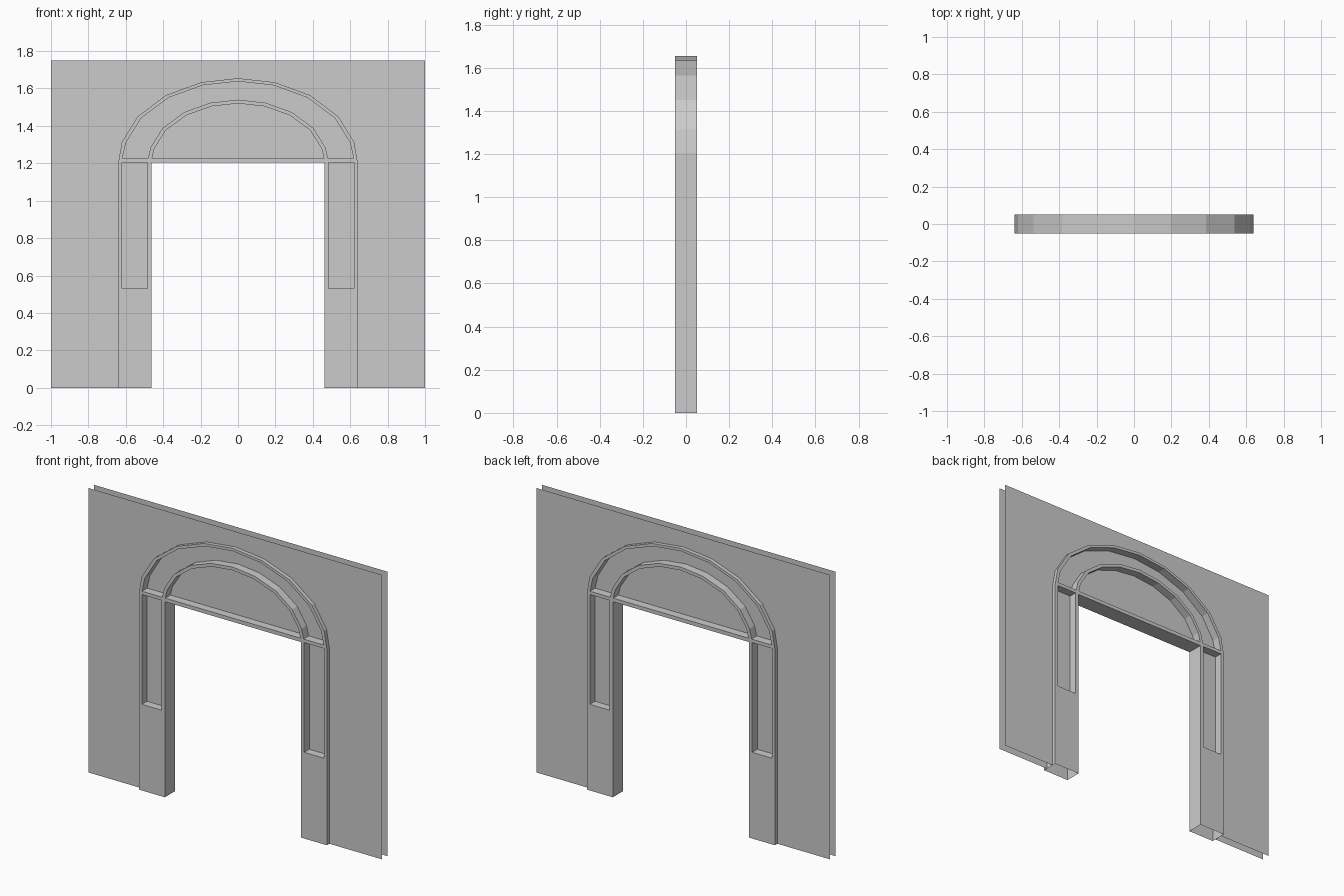
import bpy, bmesh
from math import sin, cos, radians

if "Cube" in bpy.data.objects:
    bpy.data.objects.remove(bpy.data.objects["Cube"])

SPRING = 1.205            # height where the arch starts
BAR = 1.226               # top of the transom bar
DEPTH = 0.05              # half thickness of the frame
QUARTER = [0, 14, 33, 53, 72, 90]
ANGLES = QUARTER + [180 - a for a in QUARTER[-2::-1]]


def arch(a, b, floor=SPRING):
    """Half-ellipse points from right to left, never below floor."""
    return [(a * cos(radians(t)), max(SPRING + b * sin(radians(t)), floor))
            for t in ANGLES]


def finish(name, bm):
    mesh = bpy.data.meshes.new(name)
    bm.to_mesh(mesh)
    bm.free()
    ob = bpy.data.objects.new(name, mesh)
    bpy.context.collection.objects.link(ob)
    return ob


def sheet(name, pts, y):
    """Single flat polygon in the xz plane."""
    bm = bmesh.new()
    face = bm.faces.new([bm.verts.new((x, y, z)) for x, z in pts])
    face.normal_update()
    if face.normal.y * (y or -1) < 0:
        face.normal_flip()
    bmesh.ops.triangulate(bm, faces=bm.faces[:])
    return finish(name, bm)


def mirrored(pts):
    return [(-x, z) for x, z in pts]


# Openings in the frame
side_panel = [(0.485, 0.53), (0.619, 0.53), (0.619, SPRING), (0.485, SPRING)]
arch_band = arch(0.618, 0.433, BAR) + arch(0.481, 0.335, BAR)[::-1]
lunette = arch(0.46, 0.315, BAR)
holes = {"right_side_panel": side_panel,
         "left_side_panel": mirrored(side_panel),
         "arch_band_panel": arch_band,
         "lunette_panel": lunette}

# Door frame: outline with openings, extruded through, open at the floor
outer = arch(0.64, 0.45)
outline = outer + [(-0.64, 0), (-0.463, 0), (-0.463, SPRING),
                   (0.463, SPRING), (0.463, 0), (0.64, 0)]
# The door head sits just below the transom bar
outline = [(x, 1.203) if abs(x) == 0.463 and z > 0 else (x, z) for x, z in outline]
bm = bmesh.new()
for loop in [outline, *holes.values()]:
    vs = [bm.verts.new((x, -DEPTH, z)) for x, z in loop]
    for i, v in enumerate(vs):
        bm.edges.new((vs[i - 1], v))
bmesh.ops.triangle_fill(bm, use_beauty=True, use_dissolve=False,
                        edges=bm.edges[:], normal=(0, -1, 0))
ext = bmesh.ops.extrude_face_region(bm, geom=bm.faces[:], use_keep_orig=True)
moved = [g for g in ext["geom"] if isinstance(g, bmesh.types.BMVert)]
bmesh.ops.translate(bm, verts=moved, vec=(0, 2 * DEPTH, 0))
bmesh.ops.recalc_face_normals(bm, faces=bm.faces[:])
floor = [f for f in bm.faces if all(v.co.z < 1e-4 for v in f.verts)]
bmesh.ops.delete(bm, geom=floor, context='FACES_ONLY')
finish("door_frame", bm)

# Recessed panels in the middle of the frame
for name, pts in holes.items():
    sheet(name, pts, 0)

# Thin wall skins, front and back, around the arch
wall = [(1, 0), (1, 1.75), (-1, 1.75), (-1, 0), (-0.64, 0)] + outer[::-1] + [(0.64, 0)]
for name, y in (("front_wall", -0.026), ("back_wall", 0.026)):
    sheet(name, wall, y)
